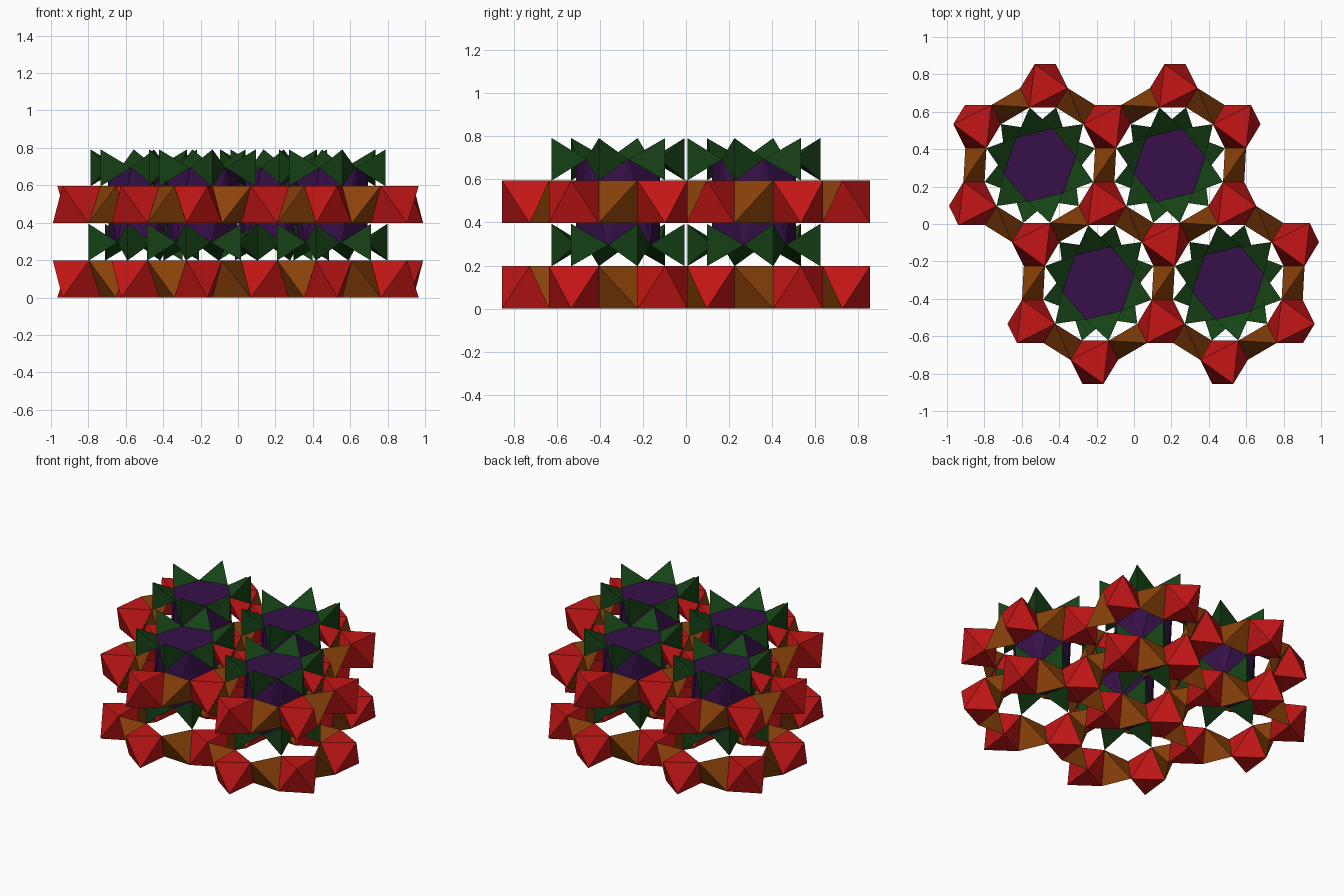
import bpy, bmesh
from mathutils import Vector

if "Cube" in bpy.data.objects:
    bpy.data.objects.remove(bpy.data.objects["Cube"])

# Plane lattice (slightly sheared hexagonal) and layer heights
A, B = Vector((0.694, 0)), Vector((-0.313, 0.63))
PERIOD, HALF = 0.398, 0.0985
SHEETS = {"lower": HALF, "upper": HALF + PERIOD}
RINGS = {"lower": 3 * HALF, "upper": 3 * HALF + PERIOD}
CELLS = [(i, j) for i in (0, 1) for j in (0, 1)]


def material(name, rgb):
    m = bpy.data.materials.new(name)
    m.diffuse_color = (*rgb, 1)
    m.use_nodes = True
    m.node_tree.nodes["Principled BSDF"].inputs["Base Color"].default_value = m.diffuse_color
    return m


RED = material("red", (0.56, 0.008, 0.008))
BROWN = material("brown", (0.26, 0.055, 0.003))
GREEN = material("green", (0.008, 0.055, 0.008))
PURPLE = material("purple", (0.037, 0.005, 0.065))


def sixfold(x, y):
    """Six rotated copies of a fractional point."""
    pts = []
    for _ in range(6):
        pts.append((x, y))
        x, y = x - y, x
    return pts


def world(p, z):
    v = A * (p[0] - 0.5) + B * (p[1] - 0.5)
    return Vector((v.x, v.y, z))


def add(p, q):
    return (p[0] + q[0], p[1] + q[1])


def dist2(p, q):
    x, y = p[0] - q[0], p[1] - q[1]
    return x * x + y * y - x * y


# Ring corner points; the lower ring is the mirror image of the upper one
INNER = {"lower": sixfold(0.310, 0.2366), "upper": sixfold(0.2366, 0.310)}
OUTER = {"lower": sixfold(0.490, 0.143), "upper": sixfold(0.143, 0.490)}
OUTER_ALL = {k: [add((i, j), p) for i in range(-2, 4) for j in range(-2, 4) for p in v]
             for k, v in OUTER.items()}


def nearest(p, key, n):
    return sorted(OUTER_ALL[key], key=lambda q: dist2(p, q))[:n]


def build(name, hulls, mat):
    """One object made of many flat convex polyhedra."""
    bm = bmesh.new()
    for pts in hulls:
        vs = [bm.verts.new(p) for p in pts]
        bmesh.ops.convex_hull(bm, input=vs)
    bmesh.ops.dissolve_limit(bm, angle_limit=0.01, verts=bm.verts[:], edges=bm.edges[:])
    bmesh.ops.recalc_face_normals(bm, faces=bm.faces[:])
    me = bpy.data.meshes.new(name)
    bm.to_mesh(me)
    bm.free()
    me.materials.append(mat)
    ob = bpy.data.objects.new(name, me)
    bpy.context.collection.objects.link(ob)


def unique_sites(x, y):
    sites = {}
    for c in CELLS:
        for p in sixfold(x, y):
            q = add(c, p)
            sites[(round(q[0], 3), round(q[1], 3))] = q
    return list(sites.values())


# Sheets of octahedra joined by small tetrahedra
for layer, z in SHEETS.items():
    top, bottom = ("upper", "lower") if layer == "upper" else ("lower", "upper")

    def sheet(sites, n):
        return [[world(q, z + HALF) for q in nearest(s, top, n)] +
                [world(q, z - HALF) for q in nearest(s, bottom, n)] for s in sites]

    build(layer + "_octahedra", sheet(unique_sites(1 / 3, 2 / 3), 3), RED)
    build(layer + "_link_tetrahedra", sheet(unique_sites(0.5, 0), 2), BROWN)

# Six-membered rings of tetrahedra
for layer, z in RINGS.items():
    hulls = []
    for c in CELLS:
        for o in OUTER[layer]:
            near = sorted(INNER[layer], key=lambda q: dist2(o, q))[:2]
            hulls.append([world(add(c, q), z) for q in near] +
                         [world(add(c, o), z + HALF), world(add(c, o), z - HALF)])
    build(layer + "_ring_tetrahedra", hulls, GREEN)

# Twelve-cornered channel blocks between the two ring levels
build("channel_blocks", [[world(add(c, p), RINGS[k]) for k in RINGS for p in INNER[k]]
                         for c in CELLS], PURPLE)
